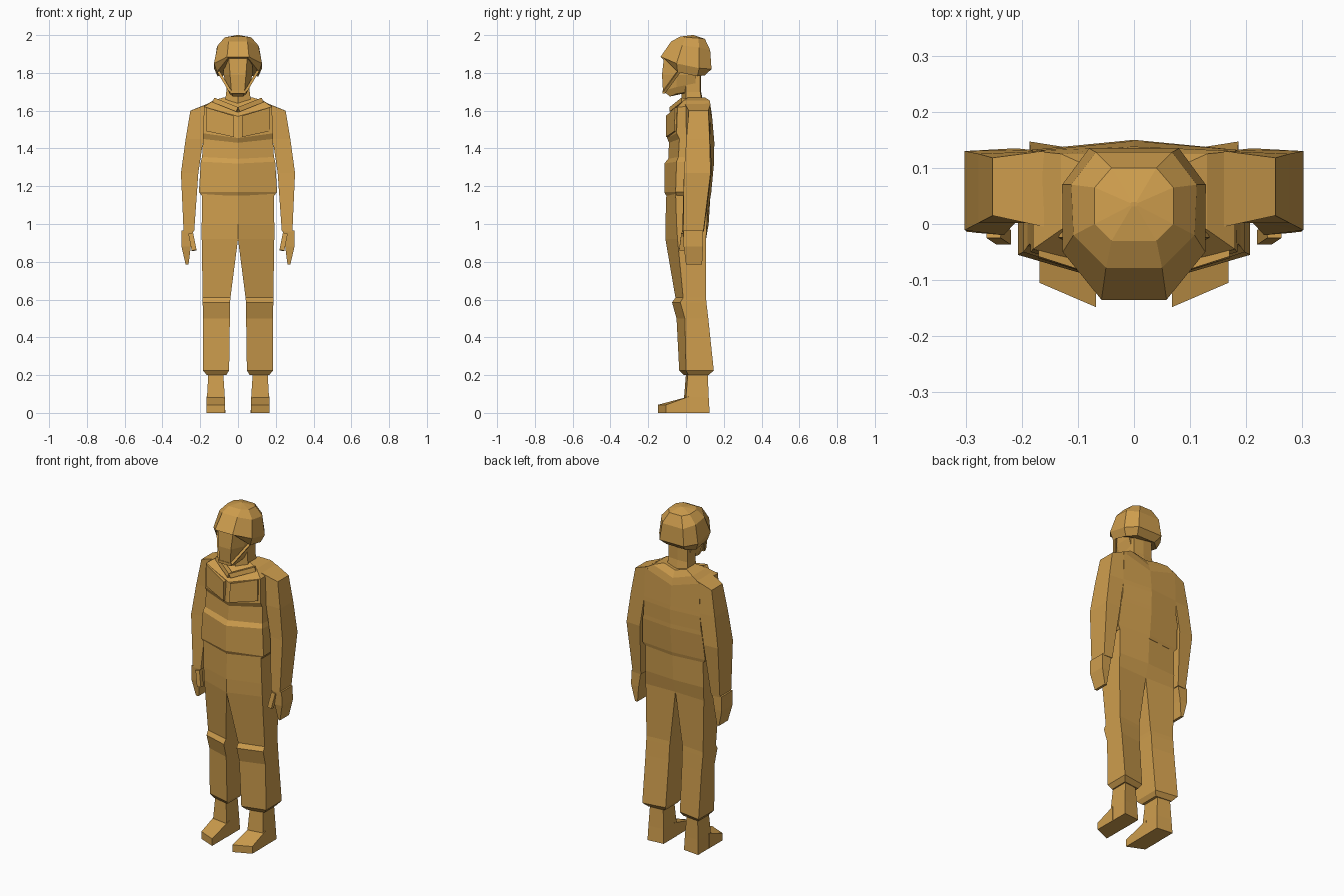
import bpy
import bmesh
from mathutils import Vector

default_cube = bpy.data.objects.get("Cube")
if default_cube:
    bpy.data.objects.remove(default_cube, do_unlink=True)

# Single plain colour
tan = bpy.data.materials.new("tan")
tan.use_nodes = True
tan.diffuse_color = (0.62, 0.34, 0.075, 1)
shader = next(n for n in tan.node_tree.nodes if n.type == "BSDF_PRINCIPLED")
shader.inputs["Base Color"].default_value = tan.diffuse_color


def loft(name, rings, sign=1):
    """Skin a stack of equal rings and close both ends."""
    bm = bmesh.new()
    stack = [[bm.verts.new((sign * x, y, z)) for x, y, z in ring] for ring in rings]
    count = len(stack[0])
    for low, high in zip(stack, stack[1:]):
        for i in range(count):
            j = (i + 1) % count
            bm.faces.new((low[i], low[j], high[j], high[i]))
    bm.faces.new(stack[0][::-1])
    bm.faces.new(stack[-1])
    bmesh.ops.recalc_face_normals(bm, faces=bm.faces)
    mesh = bpy.data.meshes.new(name)
    bm.to_mesh(mesh)
    bm.free()
    mesh.materials.append(tan)
    obj = bpy.data.objects.new(name, mesh)
    bpy.context.collection.objects.link(obj)
    return obj


def pair(name, rings):
    loft("left_" + name, rings)
    loft("right_" + name, rings, sign=-1)


def whole(half):
    """Complete a ring from its +x half, listed front to back."""
    return half + [(-x, y, z) for x, y, z in reversed(half) if x > 0]


def body(z, wide, front, side, rear_side, back, rise=0, back_rise=0):
    return whole([(0, front, z), (wide, side, z + rise),
                  (wide, rear_side, z + back_rise), (0, back, z)])


def limb(z, inner, outer, front_in, front_out, back_out, back_in):
    return [(inner, front_in, z), (outer, front_out, z),
            (outer, back_out, z), (inner, back_in, z)]


def bar(start, end, thick):
    """Rings of a square bar between two points."""
    a, b = Vector(start), Vector(end)
    along = (b - a).normalized()
    u = along.cross(Vector((0, 1, 0))).normalized() * thick / 2
    v = along.cross(u).normalized() * thick / 2
    return [[p + u + v, p - u + v, p - u - v, p + u - v] for p in (a, b)]


# Hips, tucked under the jacket
loft("hips", [
    body(z=.92, wide=.192, front=-.109, side=-.045, rear_side=.106, back=.1),
    body(z=1.0, wide=.192, front=-.109, side=-.05, rear_side=.11, back=.12),
    body(z=1.16, wide=.19, front=-.104, side=-.055, rear_side=.11, back=.13),
])

# Jacket with waist band, chest step and sloping shoulders
loft("jacket", [
    body(z=1.15, wide=.192, front=-.105, side=-.05, rear_side=.11, back=.131),
    body(z=1.17, wide=.207, front=-.115, side=-.055, rear_side=.115, back=.134),
    body(z=1.32, wide=.197, front=-.115, side=-.05, rear_side=.13, back=.148, rise=.01),
    body(z=1.345, wide=.19, front=-.094, side=-.04, rear_side=.13, back=.148, rise=.01),
    body(z=1.43, wide=.185, front=-.09, side=-.035, rear_side=.132, back=.15, rise=.02),
    body(z=1.455, wide=.184, front=-.1, side=-.05, rear_side=.132, back=.148, rise=.025),
    body(z=1.57, wide=.18, front=-.088, side=-.045, rear_side=.13, back=.138,
         rise=.05, back_rise=.055),
    body(z=1.61, wide=.13, front=-.05, side=-.01, rear_side=.125, back=.125,
         rise=.045, back_rise=.045),
    body(z=1.65, wide=.075, front=-.01, side=.01, rear_side=.1, back=.105,
         rise=.02, back_rise=.02),
])

# Raised chest pockets either side of the zip
pocket = [(.02, -.092, 1.572), (.17, -.044, 1.618), (.17, -.047, 1.492), (.02, -.093, 1.46)]
pair("chest_pocket", [[(x, y + push, z) for x, y, z in pocket] for push in (.015, -.014)])

# Open collar edges
pair("collar", bar((0, -.075, 1.605), (.125, -.012, 1.655), thick=.026))

# Trouser legs with knee pads and gathered cuffs
pair("trouser_leg", [
    limb(z=.2, inner=.062, outer=.165, front_in=-.01, front_out=.012, back_out=.12, back_in=.11),
    limb(z=.225, inner=.047, outer=.186, front_in=-.036, front_out=0, back_out=.147, back_in=.125),
    limb(z=.5, inner=.043, outer=.185, front_in=-.05, front_out=-.006, back_out=.118, back_in=.1),
    limb(z=.585, inner=.042, outer=.187, front_in=-.074, front_out=-.03, back_out=.108, back_in=.095),
    limb(z=.61, inner=.04, outer=.187, front_in=-.056, front_out=-.015, back_out=.106, back_in=.092),
    limb(z=.92, inner=0, outer=.192, front_in=-.109, front_out=-.045, back_out=.106, back_in=.1),
])

# Boots: upright shaft and wedge toe
pair("boot_shaft", [
    limb(z=0, inner=.067, outer=.167, front_in=-.012, front_out=0, back_out=.125, back_in=.115),
    limb(z=.085, inner=.07, outer=.164, front_in=-.01, front_out=0, back_out=.12, back_in=.11),
    limb(z=.21, inner=.078, outer=.157, front_in=0, front_out=.01, back_out=.115, back_in=.105),
])


def toe_section(y_in, y_out, top):
    return [(.068, y_in, 0), (.168, y_out, 0), (.168, y_out, top), (.068, y_in, top)]


pair("boot_toe", [toe_section(y_in=.02, y_out=.02, top=.088),
                  toe_section(y_in=-.148, y_out=-.105, top=.043)])

# Sleeves from shoulder to wrist
pair("sleeve", [
    limb(z=.96, inner=.232, outer=.288, front_in=-.02, front_out=-.015, back_out=.092, back_in=.095),
    limb(z=1.27, inner=.21, outer=.302, front_in=.004, front_out=-.011, back_out=.13, back_in=.135),
    limb(z=1.45, inner=.183, outer=.277, front_in=.002, front_out=.002, back_out=.125, back_in=.132),
    [(.16, -.005, 1.635), (.252, .015, 1.6), (.252, .118, 1.6), (.16, .13, 1.637)],
])

# Hands and thumbs
pair("hand", [
    limb(z=.785, inner=.262, outer=.277, front_in=.005, front_out=0, back_out=.085, back_in=.083),
    limb(z=.88, inner=.25, outer=.299, front_in=-.012, front_out=-.012, back_out=.09, back_in=.09),
    limb(z=.965, inner=.236, outer=.298, front_in=-.018, front_out=-.014, back_out=.09, back_in=.09),
])
pair("thumb", bar((.25, -.012, .95), (.232, -.024, .86), thick=.026))

# Neck
loft("neck", [
    body(z=1.62, wide=.072, front=-.02, side=0, rear_side=.09, back=.095),
    body(z=1.7, wide=.062, front=-.025, side=0, rear_side=.075, back=.08),
    body(z=1.83, wide=.062, front=-.03, side=0, rear_side=.075, back=.08),
])


# Face with narrowing jaw
def face_ring(z, front, brow, cheek, jaw_rise):
    return whole([(brow, front, z), (cheek, -.05, z + jaw_rise), (cheek, .05, z + 2 * jaw_rise)])


loft("face", [
    face_ring(z=1.675, front=-.085, brow=.028, cheek=.045, jaw_rise=.015),
    face_ring(z=1.705, front=-.122, brow=.035, cheek=.062, jaw_rise=.02),
    face_ring(z=1.79, front=-.127, brow=.042, cheek=.076, jaw_rise=0),
    face_ring(z=1.9, front=-.115, brow=.05, cheek=.08, jaw_rise=0),
])

# Chin strap
pair("chin_strap_side", bar((.105, -.035, 1.81), (.04, -.115, 1.7), thick=.014))
loft("chin_strap_front", bar((-.042, -.117, 1.698), (.042, -.117, 1.698), thick=.016))


# Eight-sided helmet, brim high in front and low at the ears and nape
def helmet_ring(front, temple, ear, nape):
    return whole([front, temple, ear, nape])


loft("helmet", [
    helmet_ring(front=(.052, -.12, 1.88), temple=(.112, -.045, 1.805),
                ear=(.108, .06, 1.782), nape=(.06, .1, 1.787)),
    helmet_ring(front=(.058, -.135, 1.885), temple=(.127, -.05, 1.85),
                ear=(.128, .07, 1.825), nape=(.08, .135, 1.82)),
    helmet_ring(front=(.05, -.078, 1.967), temple=(.108, -.02, 1.945),
                ear=(.112, .07, 1.935), nape=(.068, .128, 1.92)),
    helmet_ring(front=(.04, -.03, 1.992), temple=(.07, 0, 1.988),
                ear=(.07, .065, 1.984), nape=(.04, .1, 1.98)),
    helmet_ring(front=(.004, .031, 2), temple=(.006, .033, 2),
                ear=(.006, .037, 2), nape=(.004, .039, 2)),
])
